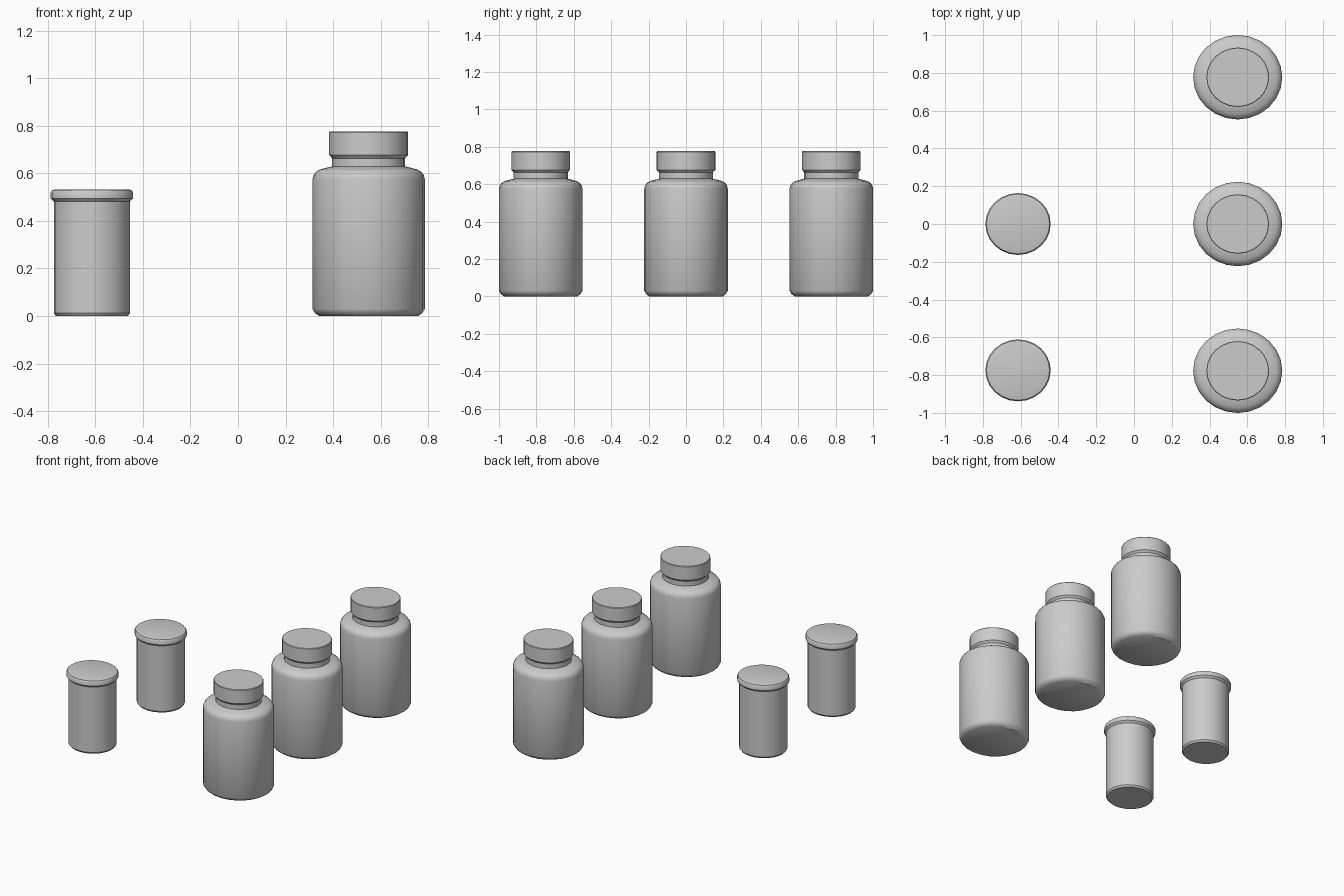
import bpy, bmesh, math

if "Cube" in bpy.data.objects:
    bpy.data.objects.remove(bpy.data.objects["Cube"])

SIDES = 24
SQUASH = 0.947  # slightly oval in plan


def lathe(name, profile, x, y):
    """Spin a (radius, height) profile into a closed solid."""
    bm = bmesh.new()
    rings = []
    for r, z in profile:
        rings.append([bm.verts.new((r * math.cos(2 * math.pi * i / SIDES),
                                    r * SQUASH * math.sin(2 * math.pi * i / SIDES), z))
                      for i in range(SIDES)])
    for a, b in zip(rings, rings[1:]):
        for i in range(SIDES):
            j = (i + 1) % SIDES
            bm.faces.new((a[i], a[j], b[j], b[i]))
    bm.faces.new(rings[0][::-1])
    bm.faces.new(rings[-1])
    mesh = bpy.data.meshes.new(name)
    bm.to_mesh(mesh)
    bm.free()
    ob = bpy.data.objects.new(name, mesh)
    bpy.context.collection.objects.link(ob)
    ob.location = (x, y, 0)
    bpy.ops.object.select_all(action='DESELECT')
    ob.select_set(True)
    bpy.context.view_layer.objects.active = ob
    bpy.ops.object.shade_smooth_by_angle(angle=math.radians(35))
    return ob


# Large bottle: chamfered base, rounded shoulder, neck
bottle = [(0.207, 0), (0.225, 0.012), (0.236, 0.03), (0.236, 0.575), (0.232, 0.592),
          (0.222, 0.606), (0.205, 0.616), (0.175, 0.624), (0.153, 0.629), (0.153, 0.664)]
# Screw cap with tapered underside
cap = [(0.153, 0.663), (0.166, 0.677), (0.166, 0.772), (0.163, 0.776)]
# Small jar and its snap lid
jar = [(0.151, 0), (0.16, 0.012), (0.16, 0.485)]
lid = [(0.16, 0.482), (0.173, 0.495), (0.173, 0.520), (0.167, 0.529), (0.152, 0.533)]

for n, y in enumerate((-0.777, 0, 0.777), 1):
    lathe(f"bottle_body_{n}", bottle, 0.549, y)
    lathe(f"bottle_cap_{n}", cap, 0.549, y)

for n, y in enumerate((-0.775, 0), 1):
    lathe(f"jar_body_{n}", jar, -0.614, y)
    lathe(f"jar_lid_{n}", lid, -0.614, y)
